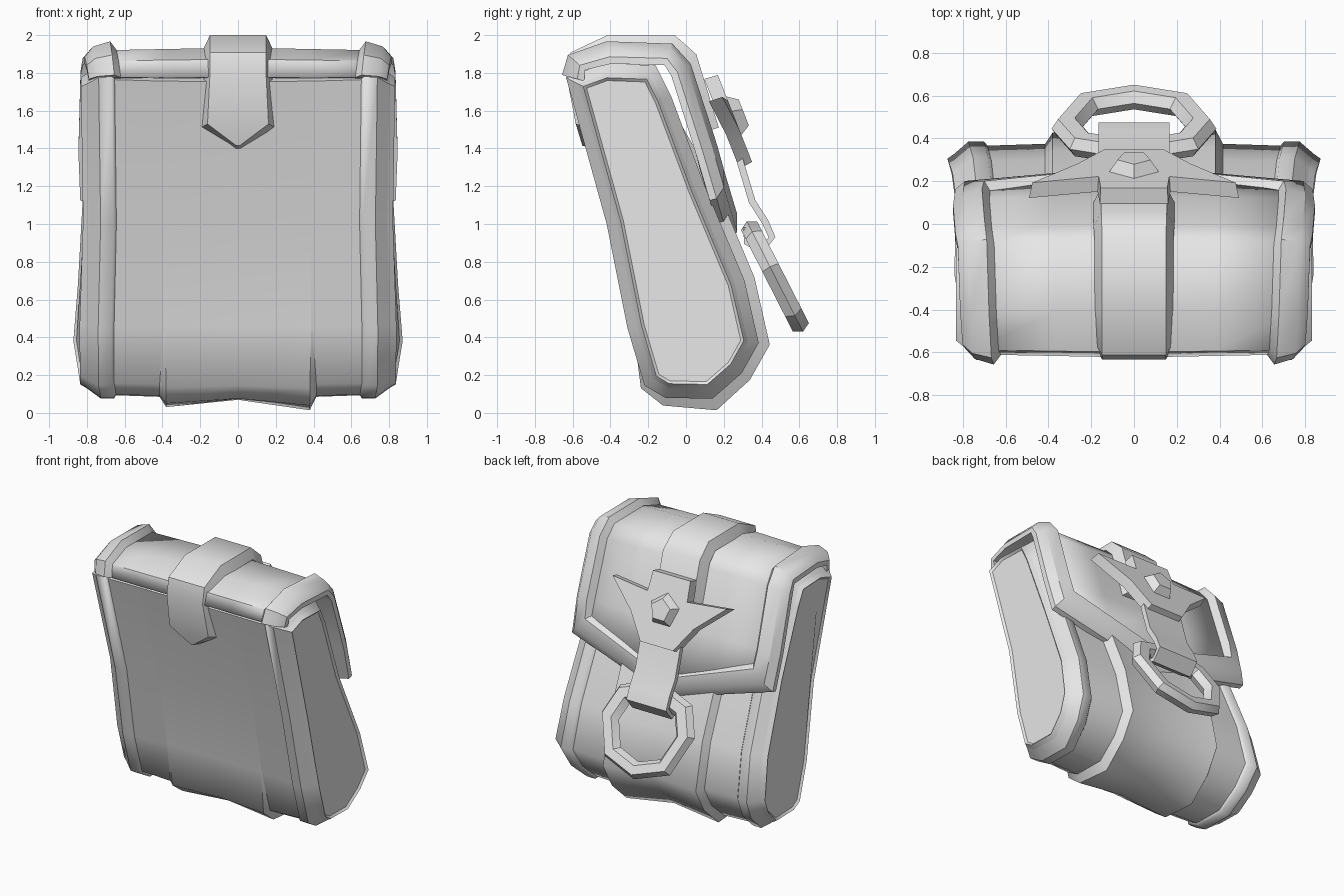
import bpy, bmesh, math
from mathutils import Vector as V

if "Cube" in bpy.data.objects:
    bpy.data.objects.remove(bpy.data.objects["Cube"])

grey = bpy.data.materials.new("plain_grey")
grey.diffuse_color = (0.8, 0.8, 0.8, 1)
grey.use_nodes = True
grey.node_tree.nodes["Principled BSDF"].inputs["Base Color"].default_value = grey.diffuse_color


def finish(name, bm, angle=35):
    bmesh.ops.recalc_face_normals(bm, faces=bm.faces)
    me = bpy.data.meshes.new(name)
    bm.to_mesh(me)
    bm.free()
    me.materials.append(grey)
    ob = bpy.data.objects.new(name, me)
    bpy.context.collection.objects.link(ob)
    bpy.ops.object.select_all(action='DESELECT')
    ob.select_set(True)
    bpy.context.view_layer.objects.active = ob
    bpy.ops.object.shade_smooth_by_angle(angle=math.radians(angle))
    return ob


def loft(name, loops, cyclic=False, angle=35, creased=()):
    """Skin closed loops of equal length; cap the ends unless cyclic."""
    bm = bmesh.new()
    rows = [[bm.verts.new(p) for p in loop] for loop in loops]
    n = len(rows[0])
    pairs = list(zip(rows, rows[1:])) + ([(rows[-1], rows[0])] if cyclic else [])
    for a, b in pairs:
        for i in range(n):
            j = (i + 1) % n
            bm.faces.new((a[i], a[j], b[j], b[i]))
    if not cyclic:
        bm.faces.new(rows[0])
        bm.faces.new(rows[-1])
    for r in creased:
        for i in range(n):
            bm.edges.get((rows[r][i], rows[r][(i + 1) % n])).smooth = False
    return finish(name, bm, angle)


def sweep(name, stations, section, angle=35):
    """Each station is (centre, side vector, outward vector)."""
    return loft(name, [[p + l * a + n * b for a, b in section] for p, l, n in stations], angle=angle)


def out(deg, size=1.0):
    """Vector in the side plane, 0 = back, 90 = up, 180 = front."""
    return V((0, math.cos(math.radians(deg)), math.sin(math.radians(deg)))) * size


# ---- body: side profile (y, z) lofted across the width ----
profile = [(-.635, 1.775), (-.43, 1.85), (-.16, 1.84), (-.08, 1.68), (.10, 1.2),
           (.31, .70), (.385, .37), (.295, .21), (.14, .075), (-.11, .08),
           (-.22, .145), (-.31, .45), (-.42, 1.0)]
BULGE = range(4, 11)  # back and bottom points that swell in the middle panel
AMOUNT = {8: 1.1, 9: .75, 10: .4}


def inset(i, d):
    p0, p, p1 = (V(profile[(i + k) % len(profile)]) for k in (-1, 0, 1))
    e0, e1 = (p - p0).normalized(), (p1 - p).normalized()
    n0, n1 = V((e0.y, -e0.x)), V((e1.y, -e1.x))
    m = (n0 + n1) / (1 + n0.dot(n1))
    return p + m * d


def flare(y, z):  # ends pinch at mid height and widen low at the back
    low = 1 + .045 * min(1, max(0, (y + .35) / .65))
    keys = [(0, .96), (.15, 1.0), (.37, low), (1.1, .98), (1.9, 1.0)]
    for (z0, f0), (z1, f1) in zip(keys, keys[1:]):
        if z <= z1:
            return f0 + (f1 - f0) * (z - z0) / (z1 - z0)
    return 1.0


def body_loop(x, d, swell):
    loop = []
    for i in range(len(profile)):
        px = x
        if swell is not None and i in BULGE:
            q = inset(i, swell * AMOUNT.get(i, 1) if swell < 0 else swell)
        else:
            q = inset(i, d)
            if swell is not None and x:  # the step closes to a point higher up
                px = math.copysign(.39 + (abs(x) - .39) * .15, x)
        f = flare(q.x, q.y) if abs(x) > .6 else 1
        loop.append(V((px * f, q.x, q.y)))
    return loop


half = [(.38, .03, -.055), (.415, .03, .01), (.655, .018, None), (.67, 0, None),
        (.74, 0, None), (.805, .055, None), (.835, .075, None), (.82, .09, None)]
left_half = [(-x, d, -.04 if s == -.055 else s) for x, d, s in reversed(half)]
spans = left_half + [(0, .035, -.005)] + half
rings = [0, 1, 2, 3, 5, 6, 7]
loft("body", [body_loop(*s) for s in spans], angle=60, creased=rings + [16 - r for r in rings])

# ---- flap: thin sheet over the top and down the back, pointed lower edge ----
path = [(-.605, 1.775, 165), (-.585, 1.86, 139), (-.41, 1.915, 101), (-.09, 1.905, 70),
        (-.02, 1.82, 32), (.115, 1.40, 17)]
bm = bmesh.new()
rows = []
xs = (-.74, -.37, 0, .37, .74)
for y, z, a in path:
    rows.append([bm.verts.new(V((x, y, z)) + out(a, .004 - .02 * abs(x))) for x in xs])
rows.append([bm.verts.new((x, .25 - .10 * abs(x), .99 + .30 * abs(x))) for x in xs])
for a, b in zip(rows, rows[1:]):
    for i in range(4):
        bm.faces.new((a[i], a[i + 1], b[i + 1], b[i]))
flap = finish("flap", bm, 55)
mod = flap.modifiers.new("thickness", 'SOLIDIFY')
mod.thickness = .03
mod.offset = 0

# ---- raised rim along the sides and lower edge of the flap ----
down = V((0, .3, -.95))
right = [(V((.705 + .011 * k, y, z)), V((1, 0, 0)), out(a)) for k, (y, z, a) in enumerate(path)]
right.append((V((.75, .165, 1.225)), V((1, 0, 0)) + down, out(17)))
mid = [(V((0, .235, .99)), down, out(17))]
left = [(V((-p.x, p.y, p.z)), V((-l.x, l.y, l.z)), n) for p, l, n in reversed(right)]
sweep("flap_rim", right + mid + left,
      [(-.085, -.068), (-.085, .005), (-.05, .053), (.04, .025), (.085, -.03), (.085, -.068)], 33)

# ---- centre strap over the top, pointed at the front ----
strap = [(-.515, 1.405, 164, .01), (-.55, 1.52, 164, .19), (-.60, 1.78, 165, .175),
         (-.585, 1.885, 140, .175), (-.41, 1.965, 101, .175), (-.07, 1.965, 70, .175),
         (.025, 1.88, 32, .18), (.14, 1.50, 17, .18)]
sweep("centre_strap", [(V((0, y, z)), V((w, 0, 0)), out(a)) for y, z, a, w in strap],
      [(-1.05, -.04), (-.85, .035), (.85, .035), (1.05, -.04)], 45)

# ---- star clasp plate, tips bent towards the flap, with a five sided stud ----
up, normal, origin = out(111.5), out(21.5), V((0, .225, 1.55))
side = [(.16, .25), (.17, .10), (.49, .13), (.27, -.07), (.14, -.26)]
star = side + [(-x, s) for x, s in reversed(side)]


def plate(pts, h, k=1.0):
    return [origin + V((x * k, 0, 0)) + up * s * k + normal * (h - (.02 if abs(x) > .4 else 0))
            for x, s in pts]


loft("star_clasp", [plate(star, -.04), plate(star, .035, .97)])
pent = [(.125 * math.sin(t * math.tau / 5), .125 * math.cos(t * math.tau / 5)) for t in range(5)]
loft("clasp_stud", [plate(pent, .03), plate(pent, .09, .65)])

# ---- tongue hanging from the clasp and wrapping the ring ----
tongue = [(.20, 1.62, 21), (.35, 1.12, 21), (.42, 1.01, 30), (.455, .93, 0),
          (.40, .86, -80), (.325, .90, 200), (.32, .98, 170)]
sweep("tongue", [(V((0, y, z)), V((.165, 0, 0)), out(a, .018)) for y, z, a in tongue],
      [(-1, -1), (-1, 1), (1, 1), (1, -1)])

# ---- pull ring: faceted loop lying in a sloped plane ----
quarter = [(.13, -.33), (.30, -.27), (.385, -.06), (.27, .23)]
shape = quarter + [(0, .325)] + [(-x, s) for x, s in reversed(quarter)]
slope, face, centre = out(-63), out(27), V((0, .472, .72))
loft("pull_ring", [[centre + V((x * k, 0, 0)) + slope * s * k + face * h
                    for k, h in ((.62, 0), (.72, .048), (.92, .048), (1, 0), (.92, -.048), (.72, -.048))]
                   for x, s in shape], cyclic=True)
